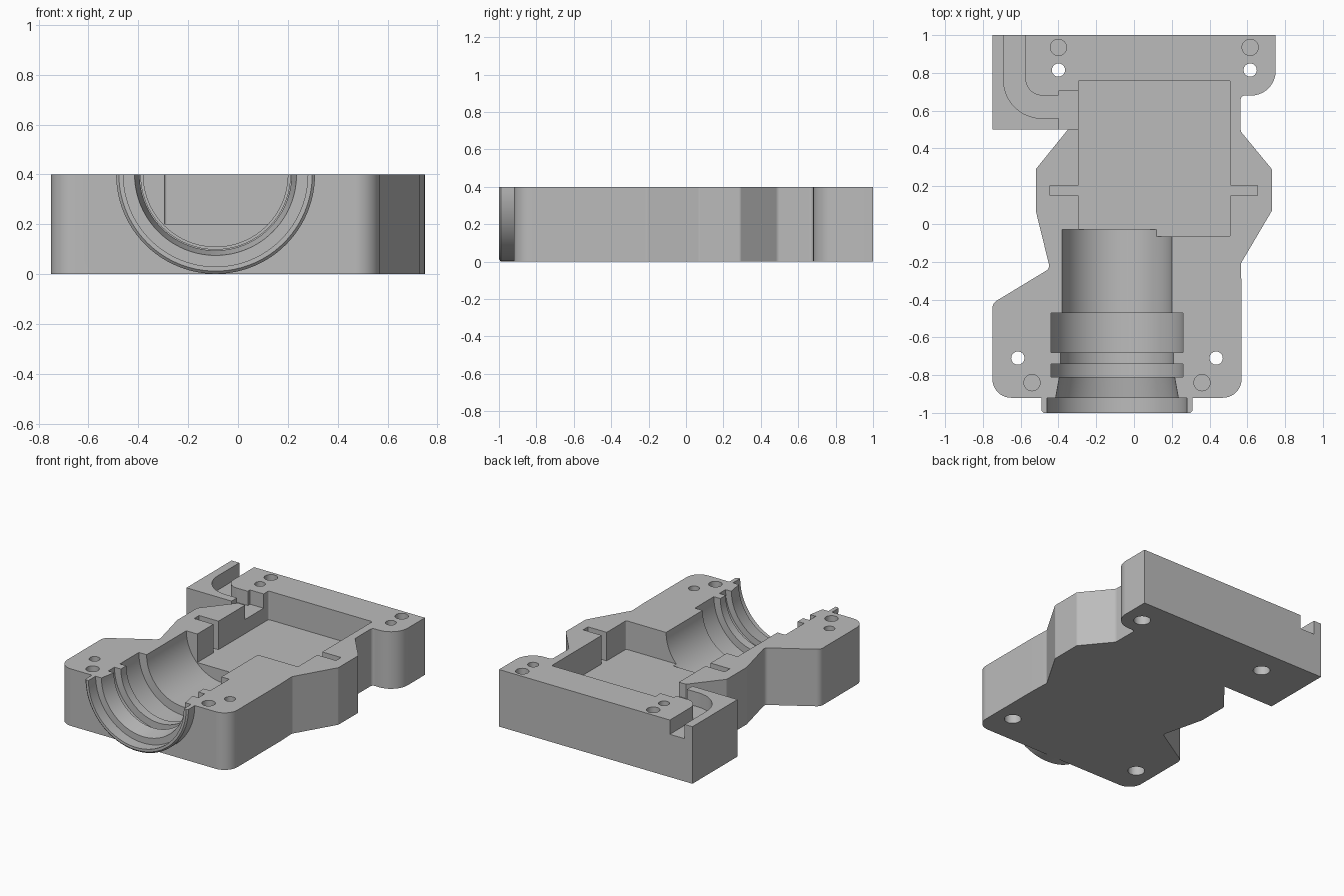
import bpy, bmesh, math
from mathutils import Vector

cube = bpy.data.objects.get("Cube")
if cube:
    bpy.data.objects.remove(cube, do_unlink=True)

TOP = 0.4
BORE_X = -0.09

grey = bpy.data.materials.new("plain grey")
grey.use_nodes = True
grey.diffuse_color = (0.5, 0.5, 0.5, 1)
grey.node_tree.nodes["Principled BSDF"].inputs["Base Color"].default_value = (0.5, 0.5, 0.5, 1)


def finish(name, bm):
    bmesh.ops.recalc_face_normals(bm, faces=bm.faces)
    mesh = bpy.data.meshes.new(name)
    bm.to_mesh(mesh)
    bm.free()
    mesh.materials.append(grey)
    obj = bpy.data.objects.new(name, mesh)
    bpy.context.scene.collection.objects.link(obj)
    return obj


def rounded(corners, steps=10):
    """Turn (x, y, radius) corners into a filleted outline."""
    out = []
    for i, (x, y, r) in enumerate(corners):
        p = Vector((x, y))
        if not r:
            out.append(p)
            continue
        a = (Vector(corners[i - 1][:2]) - p).normalized()
        b = (Vector(corners[(i + 1) % len(corners)][:2]) - p).normalized()
        half = a.angle(b) / 2
        centre = p + (a + b).normalized() * (r / math.sin(half))
        start = p + a * (r / math.tan(half)) - centre
        end = p + b * (r / math.tan(half)) - centre
        sweep = math.atan2(start.cross(end), start.dot(end))
        for k in range(steps + 1):
            t = sweep * k / steps
            c, s = math.cos(t), math.sin(t)
            out.append(centre + Vector((start.x * c - start.y * s, start.x * s + start.y * c)))
    return out


def prism(name, corners, z0, z1):
    bm = bmesh.new()
    face = bm.faces.new([bm.verts.new((p.x, p.y, z0)) for p in rounded(corners)])
    top = bmesh.ops.extrude_face_region(bm, geom=[face])["geom"]
    bmesh.ops.translate(bm, vec=(0, 0, z1 - z0), verts=[v for v in top if isinstance(v, bmesh.types.BMVert)])
    return finish(name, bm)


def box(name, x0, x1, y0, y1, z0, z1=0.6, r=0):
    return prism(name, [(x0, y0, r), (x1, y0, r), (x1, y1, r), (x0, y1, r)], z0, z1)


def revolve(name, profile, segments=96):
    """Solid of (y, radius) steps turned around the bore axis."""
    bm = bmesh.new()
    rings = []
    for y, r in profile:
        angles = [2 * math.pi * k / segments for k in range(segments)]
        rings.append([bm.verts.new((BORE_X + r * math.cos(a), y, TOP + r * math.sin(a))) for a in angles])
    for low, high in zip(rings, rings[1:]):
        for k in range(segments):
            n = (k + 1) % segments
            bm.faces.new((low[k], low[n], high[n], high[k]))
    bm.faces.new(rings[0])
    bm.faces.new(rings[-1])
    return finish(name, bm)


def drill(name, x, y, r, z0, z1):
    bm = bmesh.new()
    bmesh.ops.create_cone(bm, cap_ends=True, segments=32, radius1=r, radius2=r, depth=z1 - z0)
    bmesh.ops.translate(bm, vec=(x, y, (z0 + z1) / 2), verts=bm.verts)
    return finish(name, bm)


# Main block outline, counter-clockwise from the front
body = prism("housing_half", [
    (-0.75, -0.92, 0.1), (0.57, -0.92, 0.1), (0.57, -0.35, 0), (0.565, -0.21, 0.03),
    (0.73, 0.07, 0.02), (0.73, 0.29, 0.02), (0.565, 0.49, 0.03), (0.565, 0.68, 0.02),
    (0.75, 0.68, 0.13), (0.75, 1, 0), (-0.75, 1, 0), (-0.75, 0.5, 0), (-0.35, 0.5, 0),
    (-0.52, 0.29, 0.02), (-0.52, 0.07, 0.02), (-0.445, -0.235, 0.03), (-0.75, -0.42, 0.05),
], 0, TOP)

# Front collar, trimmed flush with the top
collar = revolve("front_collar", [(-1, 0.388), (-0.99, 0.399), (-0.85, 0.399)])
tools = [("UNION", collar)]
cuts = [box("top_trim", -1.2, 1.2, -1.2, 1.2, TOP, 1.2)]

# Stepped bore with seal grooves
cuts.append(revolve("stepped_bore", [
    (-1.1, 0.37), (-0.92, 0.37), (-0.92, 0.325), (-0.81, 0.305), (-0.81, 0.35), (-0.74, 0.35),
    (-0.74, 0.3), (-0.68, 0.3), (-0.68, 0.35), (-0.47, 0.35), (-0.47, 0.29), (-0.03, 0.29)]))

# Rectangular pocket and the cross slot
cuts.append(box("pocket", -0.295, 0.51, -0.065, 0.76, 0.2, r=0.01))
cuts.append(box("cross_slot", -0.445, 0.655, 0.15, 0.205, 0.2))

# Curved cable channel and its opening into the pocket
cuts.append(prism("cable_channel", [
    (-0.69, 1.1, 0), (-0.69, 0.56, 0.2), (-0.38, 0.56, 0), (-0.38, 0.68, 0),
    (-0.575, 0.68, 0.09), (-0.575, 1.1, 0)], 0.3, 0.6))
cuts.append(box("channel_mouth", -0.4, -0.28, 0.5, 0.705, 0.3))

# Screw holes with counterbores underneath, and blind dowel holes
for x, y in [(-0.4, 0.815), (0.615, 0.815), (-0.615, -0.71), (0.435, -0.71)]:
    cuts.append(drill("screw_hole", x, y, 0.035, -0.1, 0.6))
    cuts.append(drill("counterbore", x, y, 0.055, -0.1, 0.15))
for x, y in [(-0.4, 0.935), (0.615, 0.935), (-0.54, -0.84), (0.36, -0.84)]:
    cuts.append(drill("dowel_hole", x, y, 0.043, 0.2, 0.6))
tools += [("DIFFERENCE", c) for c in cuts]

# Apply every boolean, then remove the helper solids
for operation, tool in tools:
    tool.hide_render = True
    mod = body.modifiers.new(tool.name, "BOOLEAN")
    mod.operation, mod.solver, mod.object = operation, "EXACT", tool
graph = bpy.context.evaluated_depsgraph_get()
result = bpy.data.meshes.new_from_object(body.evaluated_get(graph))
body.modifiers.clear()
body.data = result
for _, tool in tools:
    bpy.data.objects.remove(tool, do_unlink=True)

# Smooth the curved walls and keep crisp edges
result.materials.clear()
result.materials.append(grey)
for poly in result.polygons:
    poly.material_index = 0
bpy.ops.object.select_all(action="DESELECT")
body.select_set(True)
bpy.context.view_layer.objects.active = body
bpy.ops.object.shade_smooth_by_angle(angle=math.radians(20))
weighted = body.modifiers.new("flat_face_normals", "WEIGHTED_NORMAL")
weighted.keep_sharp = True
